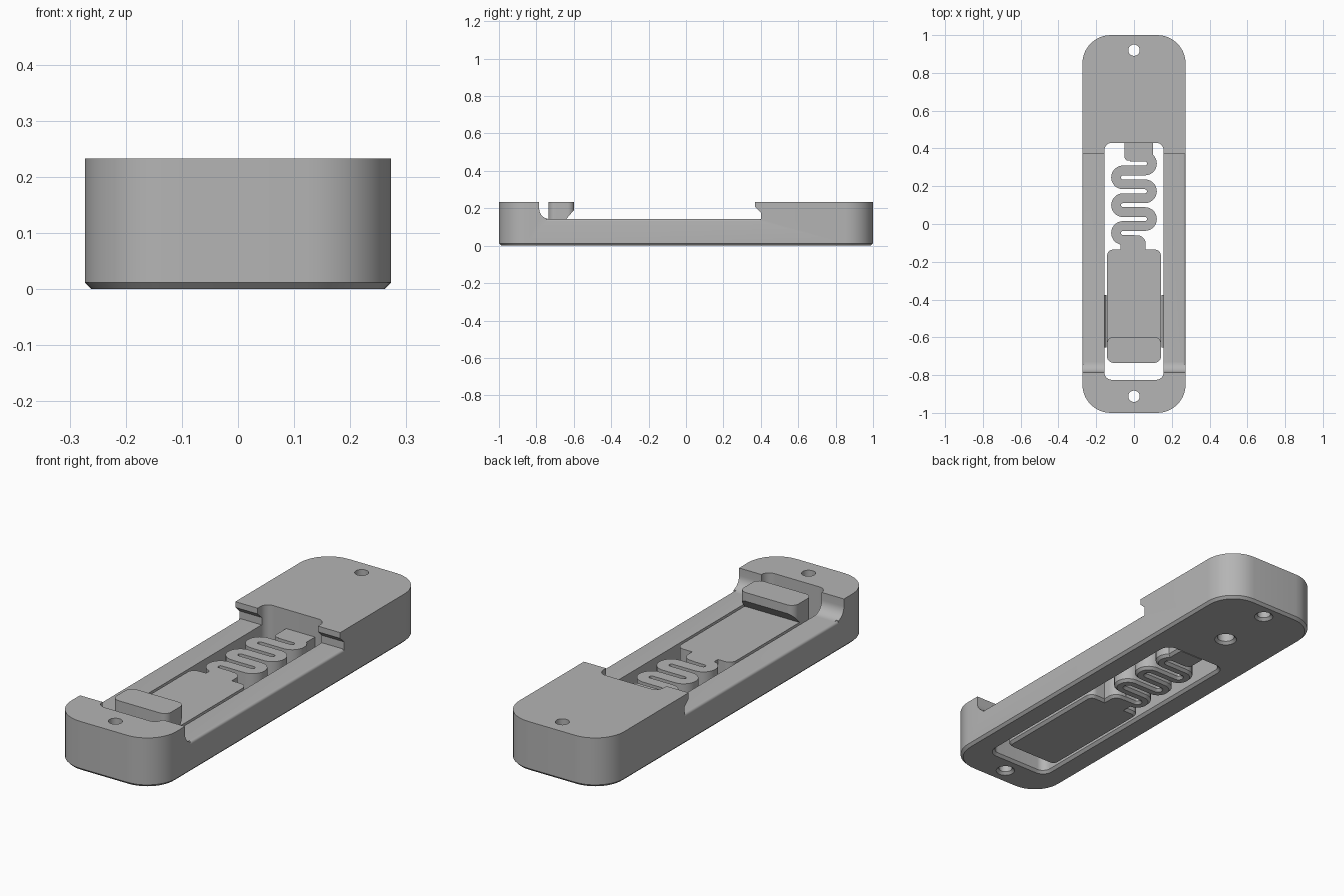
import bpy, bmesh
from math import sin, cos, pi, radians
from mathutils import Vector

cube = bpy.data.objects.get("Cube")
if cube:
    bpy.data.objects.remove(cube, do_unlink=True)

GREY = (0.46, 0.46, 0.46, 1)
grey = bpy.data.materials.new("plain grey")
grey.use_nodes = True
grey.diffuse_color = GREY
grey.node_tree.nodes["Principled BSDF"].inputs["Base Color"].default_value = GREY

H, FLOOR, C = 0.233, 0.143, 0.012   # full height, rail height, bottom chamfer


def arc(cx, cy, r, a0, a1, n=10):
    return [(cx + r * cos(radians(a0 + (a1 - a0) * i / n)),
             cy + r * sin(radians(a0 + (a1 - a0) * i / n))) for i in range(n + 1)]


def rounded(x0, x1, y0, y1, r, grow=0):
    """Outline of a rounded rectangle, optionally grown outwards."""
    pts = []
    for cx, cy, a in ((x1 - r, y1 - r, 0), (x0 + r, y1 - r, 90),
                      (x0 + r, y0 + r, 180), (x1 - r, y0 + r, 270)):
        pts += arc(cx, cy, r + grow, a, a + 90)
    return pts


def loft(name, rings):
    """Skin matching closed rings and cap both ends."""
    bm = bmesh.new()
    loops = [[bm.verts.new(p) for p in ring] for ring in rings]
    n = len(loops[0])
    for a, b in zip(loops, loops[1:]):
        for i in range(n):
            bm.faces.new((a[i], a[(i + 1) % n], b[(i + 1) % n], b[i]))
    bm.faces.new(loops[0])
    bm.faces.new(loops[-1])
    bmesh.ops.remove_doubles(bm, verts=bm.verts, dist=1e-5)
    bmesh.ops.recalc_face_normals(bm, faces=bm.faces)
    mesh = bpy.data.meshes.new(name)
    bm.to_mesh(mesh)
    bm.free()
    mesh.materials.append(grey)
    ob = bpy.data.objects.new(name, mesh)
    bpy.context.collection.objects.link(ob)
    return ob


def block(name, rect, levels):
    """Rounded block; levels are (z, grow) pairs."""
    return loft(name, [[(x, y, z) for x, y in rounded(*rect, grow=g)] for z, g in levels])


def across(name, profile, x0, x1):
    return loft(name, [[(x, y, z) for y, z in profile] for x in (x0, x1)])


def combine(ob, other, op):
    mod = ob.modifiers.new(op, 'BOOLEAN')
    mod.object, mod.operation, mod.solver = other, op, 'EXACT'
    bpy.context.view_layer.objects.active = ob
    bpy.ops.object.modifier_apply(modifier=mod.name)
    bpy.data.objects.remove(other, do_unlink=True)


def finish(ob):
    bpy.ops.object.select_all(action='DESELECT')
    ob.select_set(True)
    bpy.context.view_layer.objects.active = ob
    bpy.ops.object.shade_smooth_by_angle(angle=radians(30))


# Body with chamfered underside
body = block("body", (-0.273, 0.273, -1, 1, 0.15), [(0, -C), (C, 0), (H, 0)])

# Rail channel: filleted front wall, undercut lip at the back
channel = [(-0.785, 0.3)] + arc(-0.73, FLOOR + 0.055, 0.055, 180, 270)
channel += [(0.4, FLOOR), (0.4, 0.178), (0.37, 0.206), (0.37, 0.3)]
combine(body, across("channel_cutter", channel, -0.4, 0.4), 'DIFFERENCE')

# Rounded outer edges of the two side rails
for s in (-1, 1):
    edge = arc(0.273 - C, FLOOR - C, C, 0, 90, 5) + [(0.273 - C, 0.15), (0.29, 0.15), (0.29, FLOOR - C)]
    cutter = loft("edge_cutter", [[(s * x, y, z) for x, z in edge] for y in (-0.745, 0.399)])
    combine(body, cutter, 'DIFFERENCE')

# Through slot, flared at the underside
flare = [(-0.01, C + 0.01), (C, 0), (0.4, 0)]
combine(body, block("slot_cutter", (-0.157, 0.157, -0.825, 0.43, 0.04), flare), 'DIFFERENCE')

# Two screw holes and one blind hole
for y, r, top in ((0.92, 0.03, 0.4), (-0.912, 0.03, 0.4), (0.65, 0.038, 0.12)):
    cutter = block("hole_cutter", (-r, r, y - r, y + r, r), flare[:2] + [(top, 0)])
    combine(body, cutter, 'DIFFERENCE')
finish(body)

# Guide ridges on the slot walls
for s, side in ((1, "left"), (-1, "right")):
    ridge = [(0.16, 0.035), (0.145, 0.06), (0.145, 0.08), (0.16, 0.105)]
    loft(side + "_guide_ridge", [[(s * x, y, z) for x, z in ridge] for y in (-0.655, -0.375)])

# Latch plate with a narrower neck and an undercut hook
foot = [(0, -C), (C, 0), (FLOOR, 0)]
latch = block("latch", (-0.143, 0.143, -0.735, -0.135, 0.035), foot)
combine(latch, block("neck", (-0.072, 0.062, -0.2, -0.06, 0.045), foot), 'UNION')
hook = block("hook", (-0.143, 0.143, -0.735, -0.598, 0.035), [(0.1, 0), (H, 0)])
undercut = [(-0.64, FLOOR), (-0.598, 0.192), (-0.55, 0.192), (-0.55, 0.05), (-0.64, 0.05)]
combine(hook, across("undercut_cutter", undercut, -0.3, 0.3), 'DIFFERENCE')
combine(latch, hook, 'UNION')
finish(latch)

# Serpentine spring path, from the root down to the neck
PITCH, BEND, HALF = 0.0735, 0.058, 0.026
path = [(-0.02, 0.357)]
for i in range(6):
    mid = 0.357 - PITCH * (i + 0.5)
    s = 1 if i % 2 == 0 else -1
    path += [(s * x, y) for x, y in arc(BEND, mid, PITCH / 2, 90, -90, 14)]
path.append((0.0, 0.357 - PITCH * 6))

# Sweep a bar with chamfered lower edges along the path
section = [(-HALF, FLOOR), (-HALF, C), (C - HALF, 0), (HALF - C, 0), (HALF, C), (HALF, FLOOR)]
rings = []
for i, p in enumerate(path):
    a, b = Vector(path[max(i - 1, 0)]), Vector(path[min(i + 1, len(path) - 1)])
    t = (b - a).normalized()
    if abs(p[0]) <= BEND + 1e-4:
        t = Vector((1 if t.x > 0 else -1, 0))
    rings.append([(p[0] - t.y * u, p[1] + t.x * u, z) for u, z in section])
spring = loft("spring", rings)
finish(spring)

# Root joining the spring to the body
root = block("spring_root", (-0.05, 0.1, 0.335, 0.45, 0.02), foot)
slit = block("slit_cutter", (-0.2, 0.2, 0.25, 0.331 + 0.002, 0.02), [(-0.1, 0), (0.3, 0)])
combine(root, slit, 'DIFFERENCE')
finish(root)
